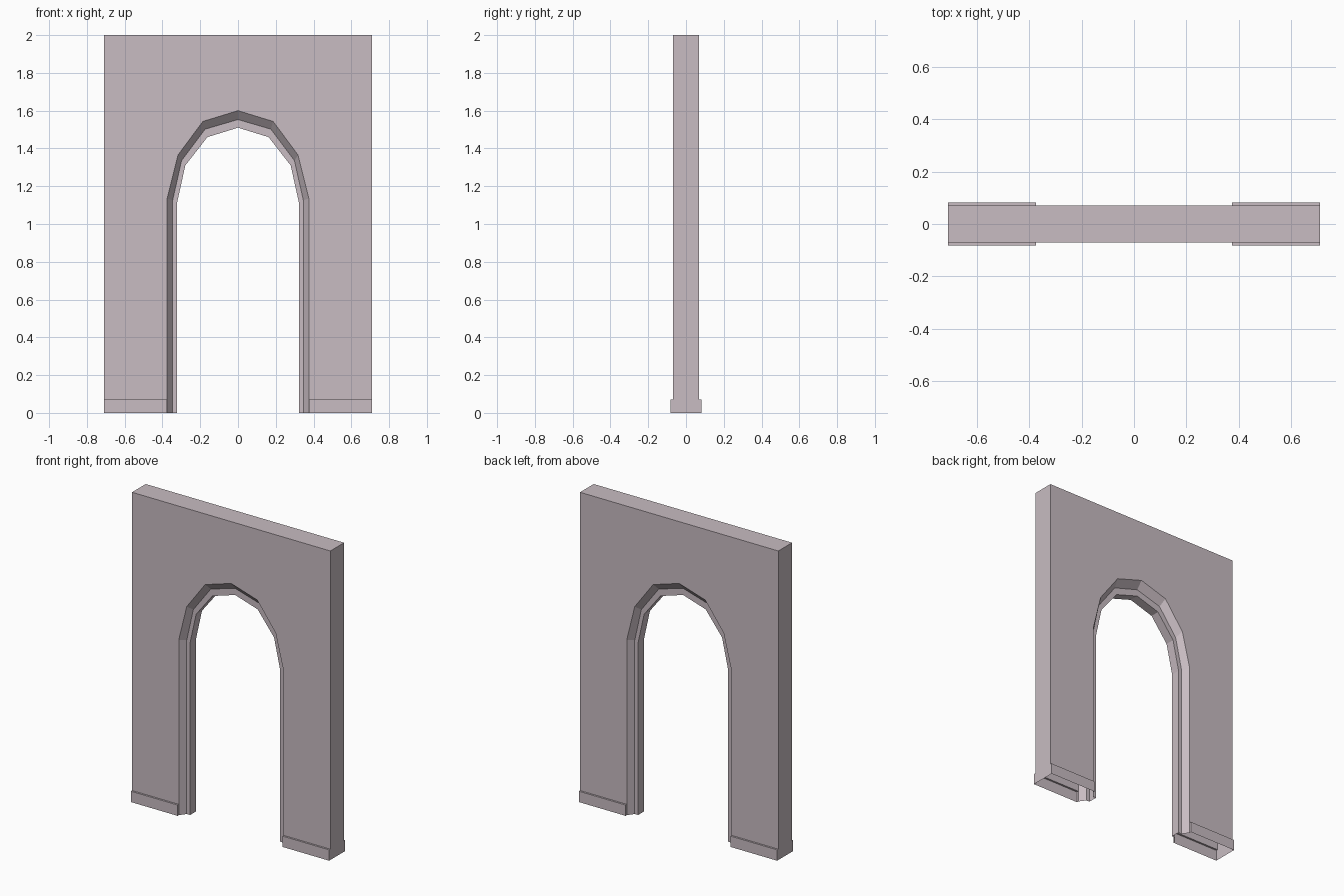
import bpy, bmesh
from mathutils import Vector

if "Cube" in bpy.data.objects:
    bpy.data.objects.remove(bpy.data.objects["Cube"])

W, H, D = 0.71, 2.0, 0.07        # half width, height, half depth of wall
SK_H, SK_D = 0.07, 0.082         # skirting height and half depth
REC = 0.03                       # half depth of the recessed arch rim

stone = bpy.data.materials.new("pale mauve stone")
stone.diffuse_color = (0.578, 0.503, 0.539, 1)
stone.use_nodes = True
stone.node_tree.nodes["Principled BSDF"].inputs["Base Color"].default_value = stone.diffuse_color


def add_face(bm, pts, hint):
    """Add a face whose normal points along the hint direction."""
    f = bm.faces.new([bm.verts.new(p) for p in pts])
    f.normal_update()
    if f.normal.dot(Vector(hint)) < 0:
        f.normal_flip()


def finish(bm, name):
    bmesh.ops.remove_doubles(bm, verts=bm.verts, dist=1e-4)
    bmesh.ops.triangulate(bm, faces=[f for f in bm.faces if len(f.verts) > 4])
    me = bpy.data.meshes.new(name)
    bm.to_mesh(me)
    bm.free()
    me.materials.append(stone)
    ob = bpy.data.objects.new(name, me)
    bpy.context.collection.objects.link(ob)


def ring(half):
    """Mirror the right half of an arch outline, running left foot to right foot."""
    return [(-x, z) for x, z in half] + [(x, z) for x, z in reversed(half) if x > 0]


outer = ring([(0.375, 0), (0.375, SK_H), (0.375, 1.135), (0.318, 1.365), (0.186, 1.543), (0, 1.60)])
middle = ring([(0.346, 0), (0.346, SK_H), (0.346, 1.125), (0.299, 1.335), (0.174, 1.502), (0, 1.553)])
inner = ring([(0.322, 0), (0.322, SK_H), (0.322, 1.115), (0.279, 1.31), (0.162, 1.46), (0, 1.51)])


def strip(bm, a, ya, b, yb, hint_y):
    for i in range(len(a) - 1):
        pts = [(a[i][0], ya, a[i][1]), (a[i + 1][0], ya, a[i + 1][1]),
               (b[i + 1][0], yb, b[i + 1][1]), (b[i][0], yb, b[i][1])]
        mx = (a[i][0] + a[i + 1][0]) / 2
        mz = (a[i][1] + a[i + 1][1]) / 2
        toward = Vector((-mx, 0, min(0, 1.1 - mz)))   # toward the opening
        add_face(bm, pts, toward if hint_y == 0 else (0, hint_y, 0))


# wall panels, edges and top
bm = bmesh.new()
for s in (-1, 1):
    panel = [(-W, SK_H), (-W, H), (W, H), (W, SK_H)] + outer[-2:0:-1]
    add_face(bm, [(x, s * D, z) for x, z in panel], (0, s, 0))
    add_face(bm, [(s * W, -D, SK_H), (s * W, D, SK_H), (s * W, D, H), (s * W, -D, H)], (s, 0, 0))
add_face(bm, [(-W, -D, H), (W, -D, H), (W, D, H), (-W, D, H)], (0, 0, 1))
finish(bm, "wall")

# arch surround: chamfer, recessed rim and inner reveal
bm = bmesh.new()
for s in (-1, 1):
    strip(bm, outer, s * D, middle, s * REC, s)
    strip(bm, middle, s * REC, inner, s * REC, s)
strip(bm, inner, -REC, inner, REC, 0)
finish(bm, "arch_surround")

# skirting at the foot of each leg, open underneath
for side, label in ((-1, "left"), (1, "right")):
    bm = bmesh.new()
    xo, xi = side * W, side * 0.375
    for s in (-1, 1):
        y0, y1 = s * D, s * SK_D
        add_face(bm, [(xi, y1, 0), (xo, y1, 0), (xo, y1, SK_H), (xi, y1, SK_H)], (0, s, 0))
        add_face(bm, [(xi, y0, SK_H), (xo, y0, SK_H), (xo, y1, SK_H), (xi, y1, SK_H)], (0, 0, 1))
        add_face(bm, [(xi, y0, 0), (xi, y1, 0), (xi, y1, SK_H), (xi, y0, SK_H)], (-side, 0, 0))
    add_face(bm, [(xo, -SK_D, 0), (xo, SK_D, 0), (xo, SK_D, SK_H), (xo, -SK_D, SK_H)], (side, 0, 0))
    finish(bm, label + "_skirting")
